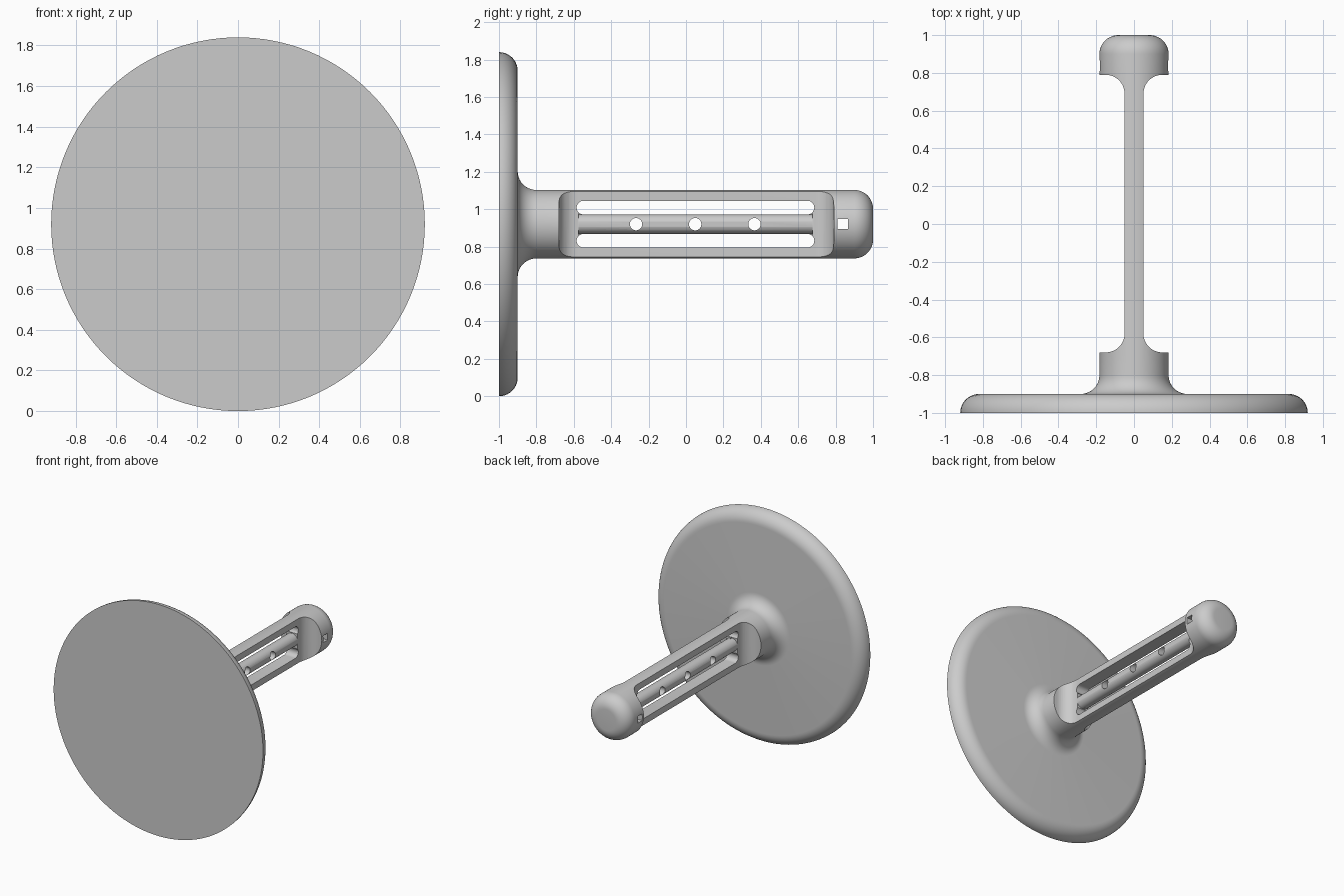
import bpy, bmesh, math
from mathutils import Matrix, Vector

cube = bpy.data.objects.get("Cube")
if cube:
    bpy.data.objects.remove(cube, do_unlink=True)

MID = 0.92      # height of the axis
SHAFT = 0.183   # shaft radius

grey = bpy.data.materials.new("plain_grey")
grey.use_nodes = True
colour = (0.6, 0.6, 0.6, 1)
grey.diffuse_color = colour
grey.node_tree.nodes["Principled BSDF"].inputs["Base Color"].default_value = colour


def arc(cx, cy, r, start, end, n=10):
    angles = [math.radians(start + (end - start) * i / n) for i in range(n + 1)]
    return [(cx + r * math.cos(a), cy + r * math.sin(a)) for a in angles]


def make_object(name, bm):
    bmesh.ops.recalc_face_normals(bm, faces=bm.faces)
    mesh = bpy.data.meshes.new(name)
    bm.to_mesh(mesh)
    bm.free()
    mesh.materials.append(grey)
    ob = bpy.data.objects.new(name, mesh)
    bpy.context.collection.objects.link(ob)
    return ob


def lathe(name, profile, steps=128):
    """Spin (radius, y) points around the lengthwise axis."""
    bm = bmesh.new()
    verts = [bm.verts.new((r, y, MID)) for r, y in profile]
    edges = [bm.edges.new(pair) for pair in zip(verts, verts[1:])]
    bmesh.ops.spin(bm, geom=verts + edges, cent=(0, 0, MID), axis=(0, 1, 0),
                   angle=math.tau, steps=steps)
    bmesh.ops.remove_doubles(bm, verts=bm.verts, dist=1e-5)
    return make_object(name, bm)


def prism(name, points, direction):
    """Extrude a closed outline of 3D points."""
    bm = bmesh.new()
    face = bm.faces.new([bm.verts.new(p) for p in points])
    new = bmesh.ops.extrude_face_region(bm, geom=[face])["geom"]
    bmesh.ops.translate(bm, vec=direction,
                        verts=[v for v in new if isinstance(v, bmesh.types.BMVert)])
    return make_object(name, bm)


def side_cut(name, outline):
    """Cut straight through from side to side; outline is (y, z)."""
    return prism(name, [(-0.3, y, z) for y, z in outline], Vector((0.6, 0, 0)))


def cut(target, cutter):
    mod = target.modifiers.new("cut", "BOOLEAN")
    mod.operation = "DIFFERENCE"
    mod.solver = "EXACT"
    mod.object = cutter
    bpy.context.view_layer.objects.active = target
    bpy.ops.object.modifier_apply(modifier=mod.name)
    bpy.data.objects.remove(cutter, do_unlink=True)


# Round plate, flared neck and round-ended shaft
profile = [(0, -1), (MID, -1)]
profile += arc(MID - 0.1, -1, 0.1, 0, 90)
profile += arc(SHAFT + 0.1, -0.8, 0.1, 270, 180)
profile += arc(SHAFT - 0.1, 0.9, 0.1, 0, 90) + [(0, 1)]
body = lathe("plate_and_stem", profile)

# Flat waist on both sides, with filleted ends
for side in (-1, 1):
    outline = [(0.3, -0.68)] + arc(0.15, -0.58, 0.1, 270, 180)
    outline += arc(0.15, 0.69, 0.1, 180, 90) + [(0.3, 0.79)]
    cut(body, prism("waist_cutter", [(side * x, y, MID - 0.3) for x, y in outline],
                    Vector((0, 0, 0.6))))

# Two long slots above and below the middle rod
R = 0.0365
for side in (-1, 1):
    z = MID + side * 0.0885
    slot = arc(0.686 - R, z, R, -90, 90) + arc(-0.585 + R, z, R, 90, 270)
    cut(body, side_cut("slot_cutter", slot))

# Round the middle bar into a rod
for sx in (-1, 1):
    for sz in (-1, 1):
        corner = arc(0, 0, 0.052, 0, 90) + [(0, 0.06), (0.06, 0.06), (0.06, 0)]
        cut(body, prism("rod_cutter", [(sx * x, -0.575, MID + sz * z) for x, z in corner],
                        Vector((0, 1.251, 0))))

# Three round holes through the rod
for y in (-0.267, 0.049, 0.366):
    cut(body, side_cut("hole_cutter", arc(y, MID, 0.033, 0, 348.75, 31)))

# Square hole through the tip
cut(body, side_cut("square_cutter", [(0.81, MID - 0.027), (0.865, MID - 0.027),
                                     (0.865, MID + 0.027), (0.81, MID + 0.027)]))

bpy.ops.object.select_all(action="DESELECT")
body.select_set(True)
bpy.context.view_layer.objects.active = body
bpy.ops.object.shade_smooth_by_angle(angle=math.radians(30))
